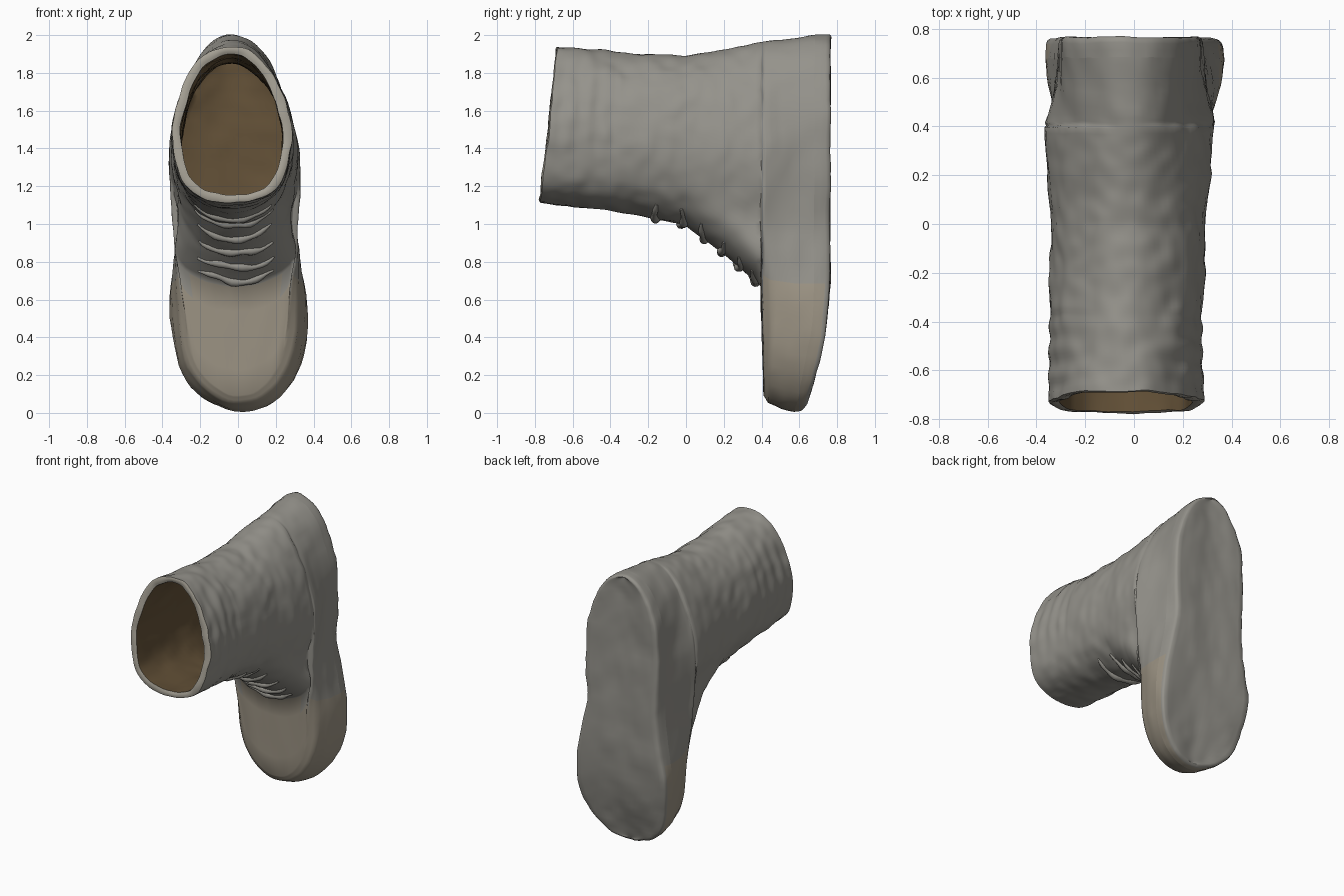
import bpy, bmesh, math
from mathutils import Vector, noise

if "Cube" in bpy.data.objects:
    bpy.data.objects.remove(bpy.data.objects["Cube"])

N = 96  # points around each section

# Section keys: y, bottom z, top z, centre x bottom, centre x top, then
# five fullness values (half widths) from bottom to top
KEYS = [
    (-.68, 1.11, 1.945, -.03, -.04, .43, .34, .31, .29, .28),
    (-.55, 1.09, 1.93, -.03, -.04, .42, .34, .31, .29, .28),
    (-.30, 1.06, 1.90, -.03, -.03, .38, .34, .31, .30, .29),
    (0.00, 0.99, 1.89, -.02, -.03, .36, .34, .315, .31, .30),
    (0.20, 0.84, 1.925, -.01, -.03, .42, .34, .33, .32, .30),
    (0.395, 0.67, 1.965, -.01, -.03, .60, .35, .345, .33, .31),
    (0.412, 0.09, 1.968, .00, -.03, .40, .325, .335, .372, .34),
    (0.45, 0.05, 1.975, .01, -.03, .48, .365, .325, .365, .34),
    (0.57, 0.02, 1.985, .015, -.03, .52, .405, .315, .335, .37),
    (0.68, 0.01, 1.995, .015, -.03, .54, .42, .305, .335, .40),
    (0.765, 0.01, 2.00, .015, -.03, .54, .42, .285, .335, .40),
]


def section(y):
    y = max(KEYS[0][0], min(KEYS[-1][0], y))
    for a, b in zip(KEYS, KEYS[1:]):
        if y <= b[0]:
            u = (y - a[0]) / (b[0] - a[0])
            return [p + (q - p) * u for p, q in zip(a, b)][1:]


def fullness(g, f):
    i = min(3, int(f * 4))
    u = f * 4 - i
    p = [g[max(0, min(4, i + k))] for k in (-1, 0, 1, 2)]
    return p[1] + .5 * u * (p[2] - p[0] + u * (2*p[0] - 5*p[1] + 4*p[2] - p[3]
                            + u * (3*(p[1] - p[2]) + p[3] - p[0])))


def point(y, t, inset=0.0, xs=1.0):
    """Point on the boot surface at depth y, angle t (0 = toe side)."""
    zb, zt, cb, ct, *g = section(y)
    zb, zt = zb + inset, zt - inset
    f = (1 - math.cos(t)) / 2
    w = math.sin(t) * (fullness(g, f) - inset)
    z = zb + (zt - zb) * f
    cx = cb + (ct - cb) * f
    # stitched ribs near the collar, upper part only
    if -.66 < y < -.36 and f > .2 and inset == 0:
        w *= 1 + .012 * math.cos((y + .5) * 2 * math.pi / .09) * min(1, (f - .2) * 4)
    x = cx + w * xs
    # slanted collar and toe spring
    yy = y - .09 * max(0, min(1, (-.3 - y) / .38)) * (1 - f)
    if y > .412 and z < .75:
        top = .765 - .15 * ((.75 - z) / .75) ** 2
        yy = .412 + (y - .412) * (top - .412) / .353
    v = Vector((x, yy, z))
    n = .012 * noise.noise(v * 5) + .007 * noise.noise(v * 13)
    return v + Vector((n * math.sin(t) * xs, n * .7, -n * math.cos(t)))


def material(name, rgb):
    m = bpy.data.materials.new(name)
    m.diffuse_color = (*rgb, 1)
    m.use_nodes = True
    m.node_tree.nodes["Principled BSDF"].inputs["Base Color"].default_value = m.diffuse_color
    return m


def loft(name, rows, mats, pick=None, depth=0):
    """Skin rows of (y, inset, x scale); depth pushes the far end inwards."""
    bm = bmesh.new()
    rings = []
    for y, ins, xs in rows:
        ring = [point(y, 2 * math.pi * i / N, ins, xs) for i in range(N)]
        for p in ring:
            p.y += depth * max(0, y) / .39 + (depth * .5 * (1 - xs * xs))
        rings.append([bm.verts.new(p) for p in ring])
    for r, (a, b) in enumerate(zip(rings, rings[1:])):
        for i in range(N):
            j = (i + 1) % N
            f = bm.faces.new((a[i], a[j], b[j], b[i]))
            if pick:
                f.material_index = pick(rows[r][0], f.calc_center_median().z,
                                        min(i, N - 1 - i))
    bmesh.ops.remove_doubles(bm, verts=bm.verts, dist=.0004)
    me = bpy.data.meshes.new(name)
    bm.to_mesh(me)
    bm.free()
    ob = bpy.data.objects.new(name, me)
    bpy.context.collection.objects.link(ob)
    for m in mats:
        me.materials.append(m)
    for p in me.polygons:
        p.use_smooth = True
    bpy.context.view_layer.objects.active = ob
    ob.select_set(True)
    bpy.ops.object.mode_set(mode='EDIT')
    bpy.ops.mesh.select_all(action='SELECT')
    bpy.ops.mesh.normals_make_consistent(inside=(name == "lining"))
    bpy.ops.object.mode_set(mode='OBJECT')
    bpy.ops.object.shade_smooth_by_angle(angle=math.radians(60))
    ob.select_set(False)
    return ob


grey = material("grey_leather", (.30, .29, .26))
tan = material("tan_toe", (.34, .30, .235))
dark = material("sole_grey", (.25, .245, .21))
brown = material("lining_brown", (.13, .085, .04))
pale = material("collar_pale", (.38, .355, .30))


def toe_colour(y, z, i):
    """Tan toe box and lower side band, grey elsewhere."""
    if y < .394 or y > .73:
        return 0
    return int(z < .67) if y < .412 else int(i < 19)


# Upper: shaft, ankle and toe box
shaft = [-.68 + .015 * i for i in range(72)]
foot = [.395, .399, .403, .408, .412, .42, .435, .45, .48, .51, .54, .57, .61, .65, .68]
loft("boot_upper", [(y, 0, 1) for y in shaft[:71] + foot], [grey, tan], toe_colour)

# Sole: edge band, then a softly dished bottom closing on the midline
sole_rows = [(.68, 0, 1), (.71, 0, 1), (.74, 0, 1), (.757, .004, 1), (.765, .015, 1)]
sole_rows += [(.765 - .006 * (1 - math.cos(math.pi * k / 10)), .015, 1 - k / 10)
              for k in range(1, 11)]
loft("sole", sole_rows, [grey, tan], toe_colour)

# Collar: rounded rim joining outside to inside
loft("collar_rim", [(-.68, 0, 1), (-.686, .012, 1), (-.684, .032, 1), (-.68, .045, 1)],
     [pale])

# Lining: hollow inside with a rounded far end
deep = [(-.68 + .04 * i, .045, 1) for i in range(27)]
deep += [(.39, .05, 1)] + [(.39, .05, 1 - k / 8) for k in range(1, 9)]
loft("lining", deep, [brown], depth=.09)


# Laces: lumpy cords across the instep
def cord(name, y, span, r):
    cu = bpy.data.curves.new(name, 'CURVE')
    cu.dimensions = '3D'
    cu.bevel_depth = r
    cu.bevel_resolution = 3
    cu.use_fill_caps = True
    sp = cu.splines.new('POLY')
    sp.points.add(16)
    for k, p in enumerate(sp.points):
        u = k / 8 - 1
        v = point(y + .008 * math.sin(4 * u + y * 20), u * span)
        p.co = (*v, 1)
        p.radius = (1 + .2 * math.sin(k * 1.3 + y * 30)) * (1.15 - .8 * u * u)
    sp.use_smooth = True
    cu.materials.append(grey)
    bpy.context.collection.objects.link(bpy.data.objects.new(name, cu))


for i, (y, span) in enumerate([(-.16, .6), (-.02, .62), (.09, .55),
                               (.19, .5), (.28, .44), (.36, .38)]):
    cord(f"lace_{i + 1}", y, span, .019)
